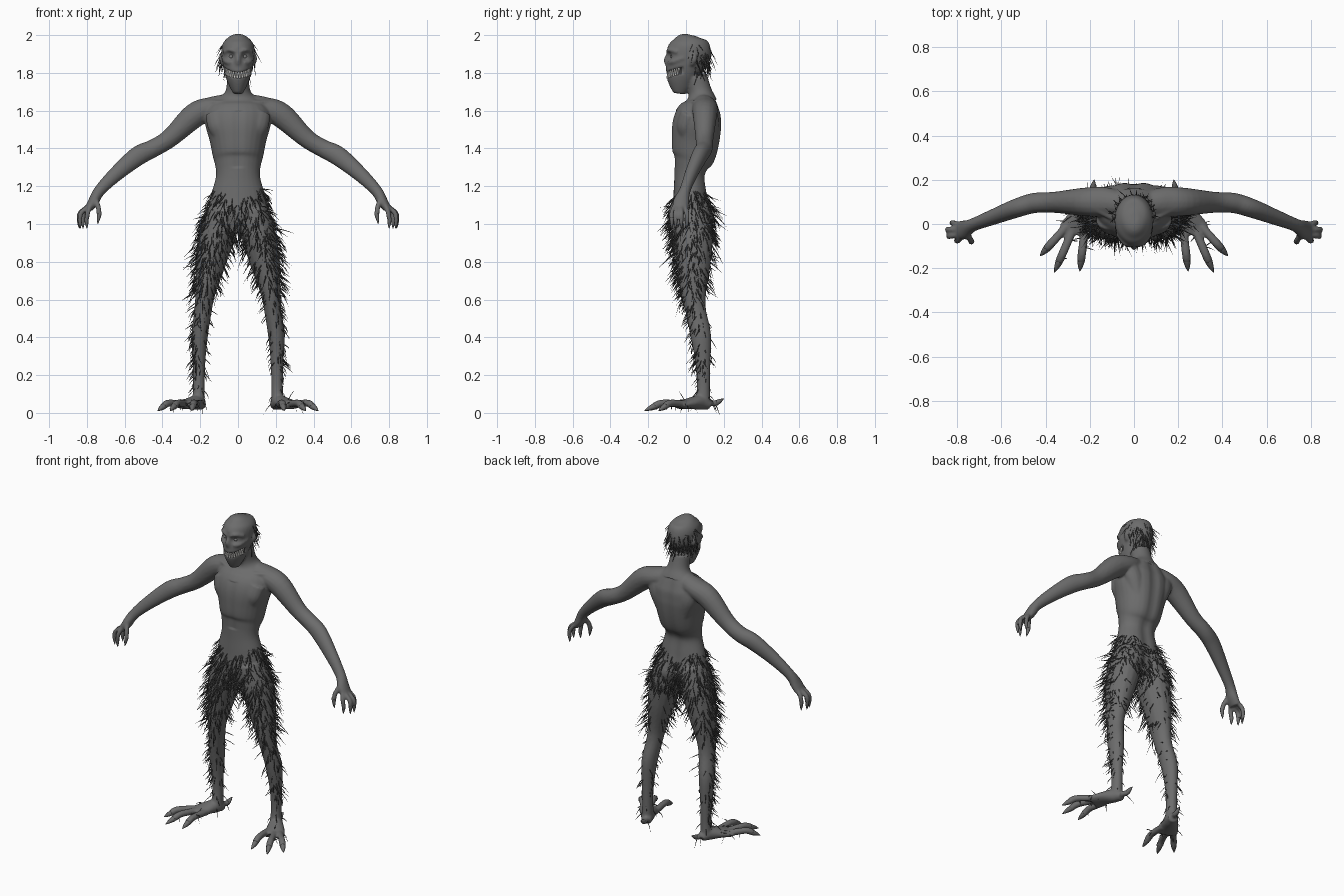
import bpy, bmesh, math, random
from mathutils import Vector
from mathutils.bvhtree import BVHTree

random.seed(4)
if "Cube" in bpy.data.objects:
    bpy.data.objects.remove(bpy.data.objects["Cube"])


def material(name, r, g, b):
    m = bpy.data.materials.new(name)
    m.use_nodes = True
    m.diffuse_color = (r, g, b, 1)
    m.node_tree.nodes["Principled BSDF"].inputs["Base Color"].default_value = (r, g, b, 1)
    return m


skin = material("grey skin", .15, .15, .15)
dark = material("dark mouth", .04, .04, .04)
hair = material("grey fur", .1, .1, .1)
ivory = material("ivory teeth", .8, .79, .76)
eye_grey = material("dull eye", .22, .22, .22)


def finish(bm, name, *mats):
    bmesh.ops.recalc_face_normals(bm, faces=bm.faces)
    for f in bm.faces:
        f.smooth = True
    mesh = bpy.data.meshes.new(name)
    bm.to_mesh(mesh)
    bm.free()
    ob = bpy.data.objects.new(name, mesh)
    bpy.context.collection.objects.link(ob)
    for m in mats:
        mesh.materials.append(m)
    return ob


def spline(pts, steps):
    """Smooth curve through points of any size."""
    out = []
    last = len(pts) - 1
    for i in range(last):
        a, b, c, d = (pts[max(0, min(last, i + k))] for k in (-1, 0, 1, 2))
        for s in range(steps):
            t = s / steps
            out.append([q + .5 * t * (r - p + t * (2 * p - 5 * q + 4 * r - w + t * (3 * (q - r) + w - p)))
                        for p, q, r, w in zip(a, b, c, d)])
    return out + [list(pts[-1])]


def tube(bm, pts, side=1, ref=(0, 1, 0), sides=16, steps=5):
    """Sweep ellipses along (x, y, z, width radius, depth radius) points."""
    rows = spline(pts, steps)
    path = [Vector((r[0] * side, r[1], r[2])) for r in rows]
    rings = []
    for i, r in enumerate(rows):
        t = (path[min(i + 1, len(path) - 1)] - path[max(i - 1, 0)]).normalized()
        u = Vector(ref).cross(t).normalized()
        v = t.cross(u)
        ring = []
        for k in range(sides):
            a = math.tau * k / sides
            ring.append(bm.verts.new(path[i] + u * math.cos(a) * r[3] + v * math.sin(a) * r[4]))
        rings.append(ring)
    for lo, hi in zip(rings, rings[1:]):
        for k in range(sides):
            n = (k + 1) % sides
            bm.faces.new((lo[k], lo[n], hi[n], hi[k]))
    bm.faces.new(rings[0][::-1])
    bm.faces.new(rings[-1])


def digit(body, claws, pts, r, side, ref):
    """Finger or toe with a pointed claw on its last stretch."""
    tube(body, [(*p, r, r) for p in pts[:-1]], side, ref, 10)
    a, b = Vector(pts[-2]), Vector(pts[-1])
    back = a + (a - b) * .3
    tube(claws, [(*back, r * .75, r * .75), (*a, r * .85, r * .85),
                 (*a.lerp(b, .6), r * .5, r * .5), (*b, .001, .001)], side, ref, 8, 3)


# Body volumes
bm = bmesh.new()
claws = bmesh.new()
torso = [(.95, .03, .08, .07), (1.05, .03, .15, .1), (1.15, .025, .143, .092), (1.25, .022, .117, .084),
         (1.31, .03, .121, .095), (1.36, .043, .134, .12), (1.44, .052, .15, .132), (1.53, .06, .174, .134),
         (1.6, .075, .168, .117), (1.65, .082, .125, .085), (1.7, .075, .068, .062), (1.78, .055, .058, .058)]
tube(bm, [(0, y, z, a, b) for z, y, a, b in torso], sides=28)
head = [(1.69, -.035, .025, .032), (1.73, -.03, .046, .06), (1.78, -.023, .066, .084), (1.84, -.008, .08, .1),
        (1.9, .014, .088, .118), (1.95, .024, .083, .106), (1.985, .027, .055, .075), (2.0, .03, .02, .03)]
tube(bm, [(0, y, z, a, b) for z, y, a, b in head], sides=28)
tube(bm, [(0, -.085, 1.91, .012, .012), (0, -.104, 1.87, .013, .014), (0, -.098, 1.845, .018, .012)])

arm = [(.05, .09, 1.635, .055, .055), (.14, .1, 1.615, .058, .068), (.23, .1, 1.575, .066, .064),
       (.36, .098, 1.455, .05, .048), (.45, .095, 1.4, .048, .046), (.53, .072, 1.36, .052, .043),
       (.64, .03, 1.27, .041, .035), (.73, -.005, 1.18, .031, .03), (.765, -.025, 1.12, .028, .043),
       (.79, -.03, 1.08, .022, .042)]
leg = [(.075, .03, 1.08, .08, .1), (.108, .035, .95, .092, .108), (.142, .04, .8, .08, .092),
       (.172, .04, .64, .054, .068), (.185, .052, .54, .046, .055), (.203, .078, .41, .044, .055),
       (.207, .09, .26, .034, .04), (.207, .092, .13, .031, .035), (.21, .085, .04, .036, .045)]
foot = [(.195, .125, .04, .03, .025), (.215, .08, .055, .04, .04), (.25, .02, .05, .055, .03),
        (.28, -.035, .04, .065, .022)]
toes = [(.245, -.215, .25), (.36, -.22, .295), (.425, -.145, .325)]
fingers = [(.8, -.075), (.835, -.055), (.84, -.025), (.82, .005)]
up = (0, 0, 1)
for s in (1, -1):
    tube(bm, arm, s)
    tube(bm, leg, s)
    tube(bm, foot, s, up)
    # Brow, cheekbone, ear, collarbone, chest, buttock, shoulder blade
    tube(bm, [(.008, -.094, 1.908, .01, .01), (.04, -.088, 1.922, .012, .012), (.075, -.045, 1.91, .01, .01)], s, up)
    tube(bm, [(.03, -.09, 1.855, .012, .012), (.06, -.065, 1.86, .014, .014), (.08, -.01, 1.88, .01, .01)], s, up)
    tube(bm, [(.08, .03, 1.84, .007, .012), (.093, .04, 1.87, .008, .02), (.09, .045, 1.9, .006, .012)], s)
    tube(bm, [(.015, .012, 1.64, .012, .012), (.1, .03, 1.645, .012, .012), (.18, .07, 1.645, .012, .012)], s, up)
    tube(bm, [(.07, -.005, 1.45, .05, .03), (.085, -.002, 1.52, .075, .05), (.1, .02, 1.59, .075, .048)], s)
    tube(bm, [(.07, .09, .94, .03, .02), (.075, .085, 1.02, .065, .06), (.06, .07, 1.12, .04, .04)], s)
    tube(bm, [(.08, .115, 1.42, .03, .04), (.1, .12, 1.53, .06, .055), (.13, .115, 1.61, .06, .045)], s)
    for x, y, base in toes:
        root = Vector((base - .03, .0, .045))
        tip = Vector((x, y, .012))
        mid, end = root.lerp(tip, .55), root.lerp(tip, .77)
        digit(bm, claws, [root, (mid.x, mid.y, .052), (end.x, end.y, .034), tip], .02, s, up)
    digit(bm, claws, [(.2, .1, .06), (.19, .145, .05), (.185, .165, .055), (.18, .2, .075)], .017, s, up)
    for x, y in fingers:
        digit(bm, claws, [(.78, -.03 + (y + .03) * .6, 1.1), (x - .005, y, 1.06),
                          (x + .002, y, 1.02), (x, y, .975)], .0135, s, (0, 1, 0))
    digit(bm, claws, [(.758, -.04, 1.14), (.74, -.07, 1.09), (.735, -.08, 1.05), (.743, -.085, 1.0)],
          .0145, s, (0, 1, 0))

# Fuse the volumes into one skin
body = finish(bm, "body")
fuse = body.modifiers.new("fuse", "REMESH")
fuse.mode = "VOXEL"
fuse.voxel_size = .0065
relax = body.modifiers.new("relax", "SMOOTH")
relax.factor = .5
relax.iterations = 7
graph = bpy.context.evaluated_depsgraph_get()
bm = bmesh.new()
bm.from_mesh(bpy.data.meshes.new_from_object(body.evaluated_get(graph)))
bpy.data.objects.remove(body)
bm.normal_update()


def grin(x):
    return 1.789 + 4.5 * x * x


# Sculpt spine, eye sockets and mouth
for v in bm.verts:
    p, n = v.co.copy(), v.normal.copy()
    if p.y > .05 and 1.05 < p.z < 1.66:
        v.co.y -= .012 * math.exp(-(p.x / .035) ** 2)
    elif p.y < -.02 and 1.3 < p.z < 1.6:
        v.co.y += .006 * math.exp(-(p.x / .025) ** 2)
    elif p.y < -.01 and p.z > 1.72:
        d = (Vector((abs(p.x), p.y, p.z)) - Vector((.036, -.088, 1.887))).length
        v.co -= n * .014 * math.exp(-(d / .018) ** 2)
        v.co -= n * .009 * math.exp(-((p.z - grin(p.x)) / .015) ** 4)
bm.normal_update()
for f in bm.faces:
    c = f.calc_center_median()
    f.material_index = int(c.y < -.02 and c.z > 1.7 and abs(c.z - grin(c.x)) < .017)
tree = BVHTree.FromBMesh(bm)

# Pointed teeth and eyes sit on the skin
teeth, eyes = bmesh.new(), bmesh.new()
for k in range(-7, 8):
    for way in (1, -1):
        a = (k + .25 * way) * .19
        out = Vector((math.sin(a), -math.cos(a), 0))
        z = grin(.066 * math.sin(a))
        hit = tree.ray_cast(Vector((0, -.025, z)) + out * .3, -out)[0]
        if hit:
            q = hit + out * .003
            long = random.uniform(.004, .011)
            tube(teeth, [(q.x, q.y, z + .018 * way, .0055, .005), (q.x, q.y, z + .007 * way, .0055, .005),
                         (q.x, q.y, z - long * way, .0008, .0008)], sides=6, steps=2)
for s in (1, -1):
    hit = tree.ray_cast(Vector((.036 * s, -1, 1.887)), Vector((0, 1, 0)))[0]
    ball = bmesh.ops.create_uvsphere(eyes, u_segments=16, v_segments=10, radius=.012)
    bmesh.ops.translate(eyes, verts=ball["verts"], vec=hit + Vector((0, .006, 0)))
finish(teeth, "teeth", ivory)
finish(eyes, "eyes", eye_grey)
finish(claws, "claws", skin)


# Fur and hair strands
def strand(bm, p, n, length, lift, radius):
    wild = Vector([random.gauss(0, .24) for _ in range(3)])
    d = (n * lift + Vector((0, 0, -1)) + wild).normalized()
    mid = p + d * length * .5
    end = mid + (d + Vector((0, 0, -.3)) + wild * .5).normalized() * length * .5
    u = d.orthogonal().normalized()
    w = d.cross(u)
    tip = bm.verts.new(end)
    rings = []
    for c, r in ((p - n * .004, radius), (mid, radius * .85)):
        rings.append([bm.verts.new(c + (u * math.cos(a) + w * math.sin(a)) * r)
                      for a in (0, math.tau / 3, math.tau * 2 / 3)])
    for k in range(3):
        j = (k + 1) % 3
        bm.faces.new((rings[0][k], rings[0][j], rings[1][j], rings[1][k]))
        bm.faces.new((rings[1][k], rings[1][j], tip))


def fur_density(c, n):
    if c.z > 1.2 - .6 * max(0, .12 - abs(c.x)) or c.z < .05 or abs(c.x) > .4:
        return 0
    amount = .85 if c.z > .65 else .5
    if c.z < .12:
        amount = .15
    if c.z < .92 and n.y > .45:
        amount *= .3
    if c.z < .9 and n.x * c.x < 0:
        amount *= .4
    return amount


bm.faces.ensure_lookup_table()
fur, scalp = bmesh.new(), bmesh.new()
for f in random.choices(bm.faces[:], k=9500):
    c, n = f.calc_center_median(), f.normal
    if c.z > 1.8 and c.y > .02 + max(0, 1.9 - c.z) * .3:
        if random.random() < .6:
            strand(scalp, c, n, random.uniform(.04, .1), .15, .0026)
    elif random.random() < fur_density(c, n) * .75:
        size = random.triangular(.03, .13, .06) * (1 if c.z > .6 else .75)
        strand(fur, c, n, size, random.uniform(.3, 1.1), random.uniform(.002, .0034))
finish(fur, "leg_fur", hair)
finish(scalp, "head_hair", hair)
finish(bm, "body", skin, dark)
